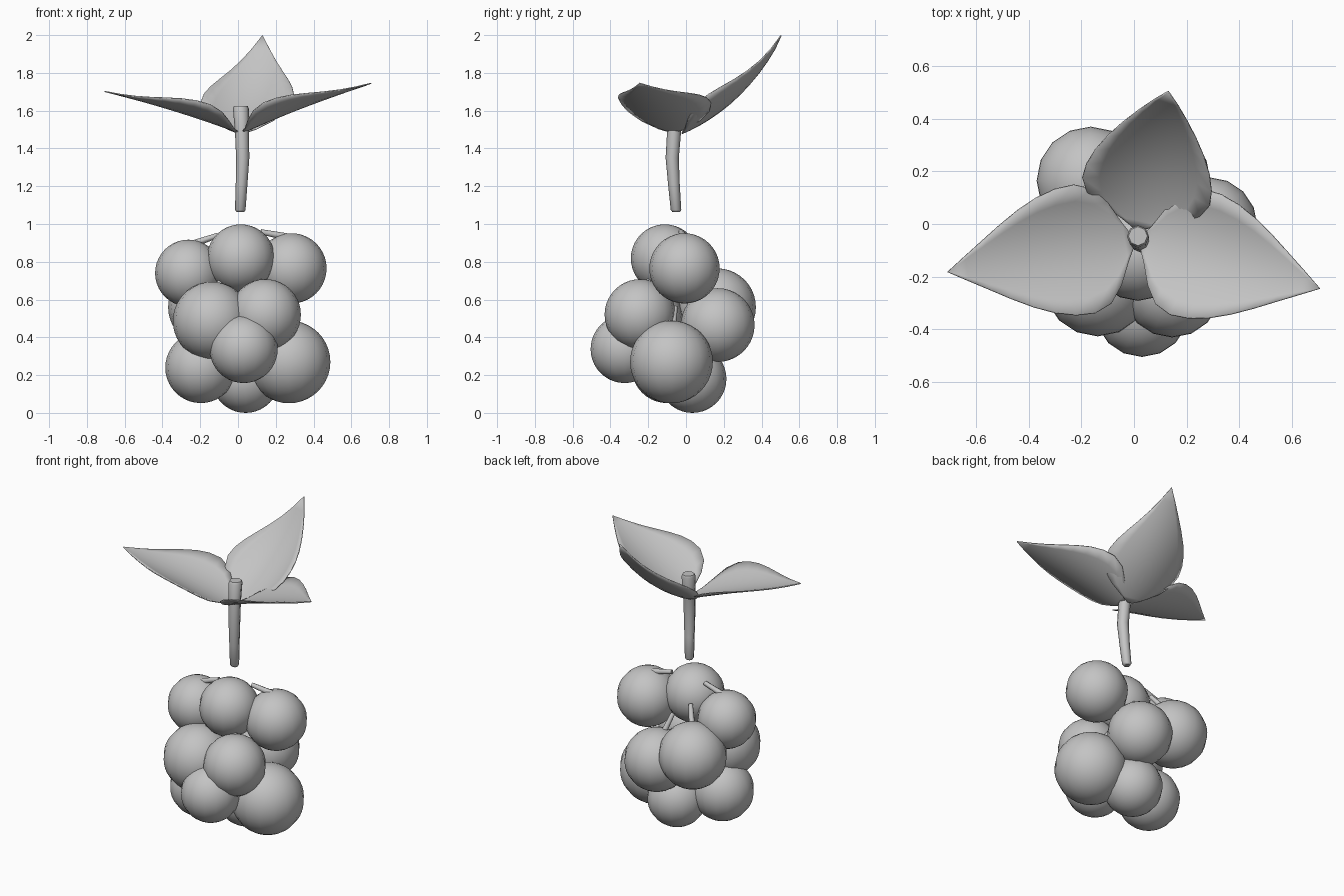
import bpy, bmesh, math
from mathutils import Vector

if "Cube" in bpy.data.objects:
    bpy.data.objects.remove(bpy.data.objects["Cube"])

grey = bpy.data.materials.new("plain_grey")
grey.diffuse_color = (0.55, 0.55, 0.55, 1)
grey.use_nodes = True
grey.node_tree.nodes["Principled BSDF"].inputs["Base Color"].default_value = grey.diffuse_color


def make_object(name, bm, smooth_angle=60):
    bmesh.ops.recalc_face_normals(bm, faces=bm.faces)
    mesh = bpy.data.meshes.new(name)
    bm.to_mesh(mesh)
    bm.free()
    mesh.materials.append(grey)
    obj = bpy.data.objects.new(name, mesh)
    bpy.context.collection.objects.link(obj)
    bpy.ops.object.select_all(action='DESELECT')
    obj.select_set(True)
    bpy.context.view_layer.objects.active = obj
    bpy.ops.object.shade_smooth_by_angle(angle=math.radians(smooth_angle))
    return obj


def tube(name, points, radii, sides=8):
    """Capped tube along a path with a radius at each point."""
    bm = bmesh.new()
    pts = [Vector(p) for p in points]
    axis = (pts[-1] - pts[0]).normalized()
    u = axis.orthogonal().normalized()
    v = axis.cross(u)
    rings = []
    for p, r in zip(pts, radii):
        rings.append([bm.verts.new(p + r * (u * math.cos(a) + v * math.sin(a)))
                      for a in (2 * math.pi * i / sides for i in range(sides))])
    for a, b in zip(rings, rings[1:]):
        for i in range(sides):
            j = (i + 1) % sides
            bm.faces.new((a[i], a[j], b[j], b[i]))
    bm.faces.new(rings[0])
    bm.faces.new(rings[-1])
    return make_object(name, bm)


# Berries: x, y, z, radius
berries = [
    (0.015, -0.112, 0.818, 0.18),
    (-0.262, -0.05, 0.74, 0.177),
    (0.283, -0.008, 0.765, 0.186),
    (-0.138, -0.22, 0.487, 0.207),
    (0.145, -0.243, 0.52, 0.188),
    (0.03, -0.325, 0.338, 0.18),
    (-0.197, -0.10, 0.24, 0.188),
    (0.27, -0.077, 0.27, 0.219),
    (0.04, 0.034, 0.18, 0.18),
    (0.095, 0.168, 0.465, 0.195),
    (-0.165, 0.165, 0.56, 0.205),
]
for n, (x, y, z, r) in enumerate(berries, 1):
    bm = bmesh.new()
    bmesh.ops.create_uvsphere(bm, u_segments=16, v_segments=20, radius=r)
    bmesh.ops.translate(bm, verts=bm.verts, vec=(x, y, z))
    make_object(f"berry_{n}", bm)

    # Short stalk leaning from the berry towards the middle of the bunch
    inward = Vector((0.01 - x, -0.04 - y, 0))
    inward = inward.normalized() if inward.length > 0.08 else inward
    start = Vector((x, y, z)) + (inward * 0.3 + Vector((0, 0, 0.93))) * r
    goal = Vector((0.01, -0.04, min(0.98, z + 0.45)))
    step = goal - start
    if step.z > 0.02:
        step.normalize()
        tube(f"berry_stalk_{n}", [start - step * 0.03, start + step * 0.11],
             [0.019, 0.014])

# Main stem, slightly bent
tube("stem",
     [(0.012, -0.052, 1.063), (0.012, -0.053, 1.075), (0.019, -0.064, 1.21),
      (0.025, -0.073, 1.35), (0.021, -0.063, 1.49), (0.015, -0.047, 1.612),
      (0.015, -0.046, 1.625)],
     [0.02, 0.028, 0.031, 0.035, 0.037, 0.042, 0.036])

# Half width of a leaf along its length
WIDTH = [(0, 0.015), (0.05, 0.075), (0.12, 0.16), (0.2, 0.22), (0.3, 0.247),
         (0.4, 0.243), (0.5, 0.222), (0.6, 0.187), (0.7, 0.143), (0.8, 0.095),
         (0.9, 0.048), (1, 0.001)]


def leaf(name, base, bend, tip):
    """Cupped pointed leaf along a quadratic curve."""
    a, b, c = Vector(base), Vector(bend), Vector(tip)
    flat = Vector((c.x - a.x, c.y - a.y, 0)).normalized()
    side = Vector((-flat.y, flat.x, 0))
    bm = bmesh.new()
    rows = []
    for t, w in WIDTH:
        p = a * (1 - t) ** 2 + b * 2 * t * (1 - t) + c * t * t
        tangent = ((b - a) * (1 - t) + (c - b) * t).normalized()
        up = tangent.cross(side)
        rows.append([bm.verts.new(p + side * w * k / 4 + up * 1.25 * (w * k / 4) ** 2)
                     for k in range(-4, 5)])
    for r0, r1 in zip(rows, rows[1:]):
        for i in range(8):
            bm.faces.new((r0[i], r0[i + 1], r1[i + 1], r1[i]))
    obj = make_object(name, bm)
    solid = obj.modifiers.new("thickness", 'SOLIDIFY')
    solid.thickness = 0.006
    solid.offset = 0


leaf("left_leaf", (0.0, -0.065, 1.485), (-0.35, -0.12, 1.615), (-0.707, -0.182, 1.702))
leaf("right_leaf", (0.025, -0.065, 1.485), (0.36, -0.14, 1.635), (0.705, -0.245, 1.745))
leaf("back_leaf", (0.015, -0.02, 1.48), (0.085, 0.31, 1.625), (0.13, 0.503, 1.998))
